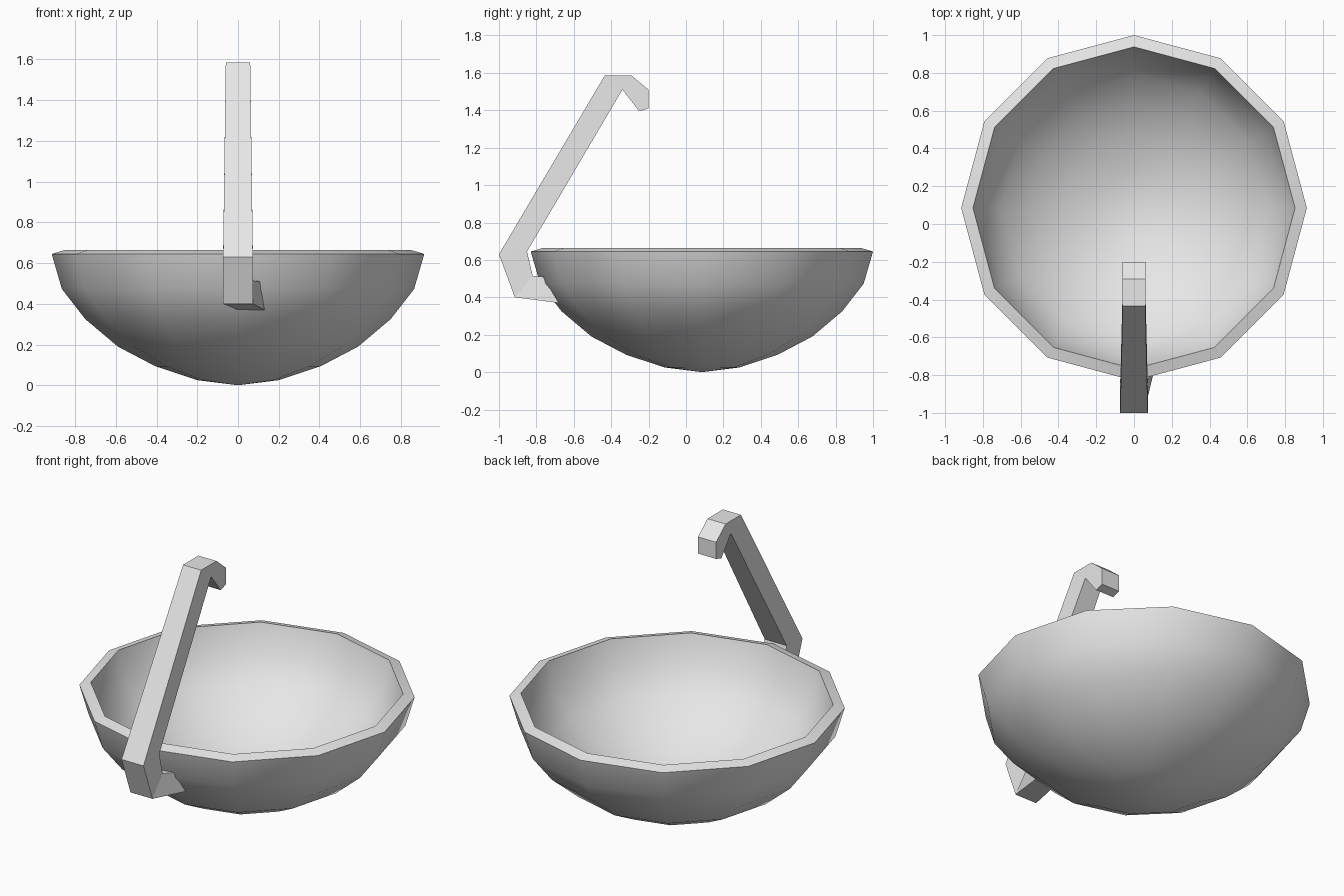
import bpy, bmesh, math
from mathutils import Vector, Matrix

cube = bpy.data.objects.get("Cube")
if cube:
    bpy.data.objects.remove(cube, do_unlink=True)

# Single pale metal colour
metal = bpy.data.materials.new("pale_grey_metal")
metal.use_nodes = True
metal.diffuse_color = (0.8, 0.8, 0.8, 1)
metal.node_tree.nodes["Principled BSDF"].inputs["Base Color"].default_value = (0.8, 0.8, 0.8, 1)


def make_object(name, bm):
    bmesh.ops.recalc_face_normals(bm, faces=bm.faces)
    mesh = bpy.data.meshes.new(name)
    bm.to_mesh(mesh)
    bm.free()
    mesh.materials.append(metal)
    obj = bpy.data.objects.new(name, mesh)
    bpy.context.collection.objects.link(obj)
    return obj


# Bowl: outer profile (radius, height) spun into twelve sides, thickened inwards
profile = [(0, 0), (0.2, 0.025), (0.405, 0.093), (0.59, 0.19),
           (0.75, 0.325), (0.865, 0.473), (0.915, 0.645)]
bm = bmesh.new()
verts = [bm.verts.new((r, 0, z)) for r, z in profile]
edges = [bm.edges.new(pair) for pair in zip(verts, verts[1:])]
bmesh.ops.spin(bm, geom=verts + edges, cent=(0, 0, 0), axis=(0, 0, 1),
               angle=math.tau, steps=12, use_duplicate=False)
bmesh.ops.remove_doubles(bm, verts=bm.verts, dist=0.001)
bmesh.ops.translate(bm, verts=bm.verts, vec=(0, 0.085, 0))
bmesh.ops.recalc_face_normals(bm, faces=bm.faces)
# An open shell: make sure its faces point outwards before thickening
bm.faces.ensure_lookup_table()
if min(bm.faces, key=lambda f: f.calc_center_median().z).normal.z > 0:
    bmesh.ops.reverse_faces(bm, faces=bm.faces)
mesh = bpy.data.meshes.new("bowl")
bm.to_mesh(mesh)
bm.free()
mesh.materials.append(metal)
bowl = bpy.data.objects.new("bowl", mesh)
bpy.context.collection.objects.link(bowl)
shell = bowl.modifiers.new("thickness", 'SOLIDIFY')
shell.thickness = 0.065
shell.offset = -1
bpy.context.view_layer.objects.active = bowl
bowl.select_set(True)
bpy.ops.object.modifier_apply(modifier=shell.name)
bpy.ops.object.shade_smooth_by_angle(angle=math.radians(45))
bowl.select_set(False)

# Handle outline in the side plane: name -> (y, z, half width, sideways shift)
points = {
    "tip_out": (-0.2, 1.41, 0.06, 0), "tip_in": (-0.25, 1.395, 0.06, 0),
    "curl": (-0.2, 1.51, 0.06, 0), "crown_back": (-0.29, 1.585, 0.06, 0),
    "crown_front": (-0.435, 1.585, 0.06, 0), "crook": (-0.34, 1.51, 0.06, 0),
    "knee_out": (-1.0, 0.63, 0.073, 0), "knee_in": (-0.85, 0.645, 0.073, 0),
    "heel": (-0.915, 0.4, 0.073, 0), "ankle": (-0.82, 0.515, 0.073, 0),
    "foot_top": (-0.765, 0.51, 0.065, 0.042), "foot_low": (-0.68, 0.37, 0.065, 0.065),
}
# Side panels of the hook, shaft, lower bend and foot
panels = [("tip_out", "curl", "crown_back", "crown_front", "crook", "tip_in"),
          ("crown_front", "knee_out", "knee_in", "crook"),
          ("knee_out", "heel", "ankle", "knee_in"),
          ("heel", "foot_low", "foot_top", "ankle")]
# Closed run around the edge of the handle
rim = ["tip_out", "curl", "crown_back", "crown_front", "knee_out", "heel",
       "foot_low", "foot_top", "ankle", "knee_in", "crook", "tip_in"]

bm = bmesh.new()
side = {s: {n: bm.verts.new((s * w + dx, y, z)) for n, (y, z, w, dx) in points.items()}
        for s in (-1, 1)}
for s in side:
    for panel in panels:
        bm.faces.new([side[s][n] for n in panel])
for a, b in zip(rim, rim[1:] + rim[:1]):
    bm.faces.new((side[-1][a], side[-1][b], side[1][b], side[1][a]))
make_object("handle", bm)
